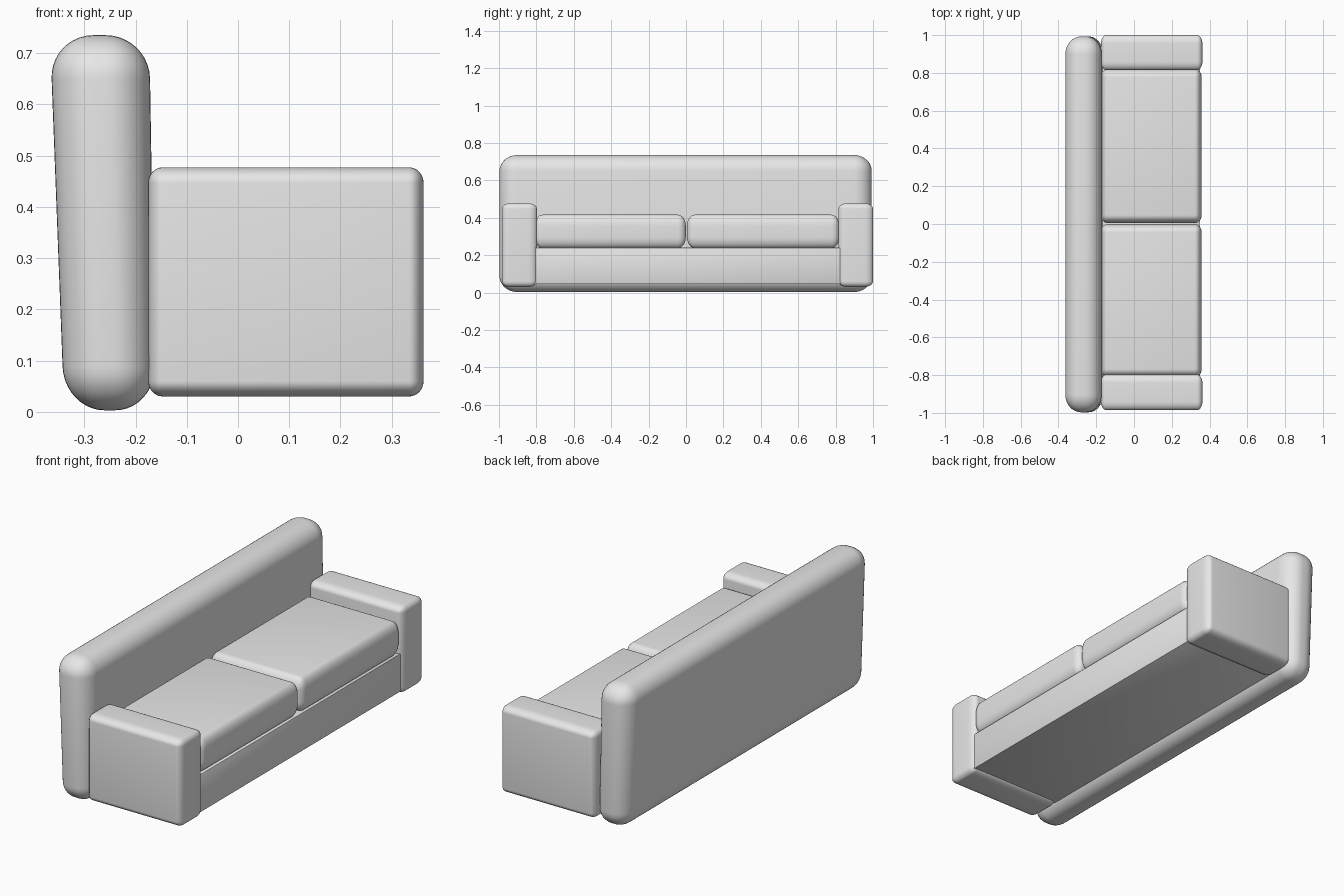
import bpy, bmesh, math
from mathutils import Vector

if "Cube" in bpy.data.objects:
    bpy.data.objects.remove(bpy.data.objects["Cube"])

fabric = bpy.data.materials.new("light grey fabric")
fabric.diffuse_color = (0.8, 0.8, 0.8, 1)
fabric.use_nodes = True
fabric.node_tree.nodes["Principled BSDF"].inputs["Base Color"].default_value = fabric.diffuse_color


def soft_box(name, lo, hi, radii, segments=8, shape=None):
    """Box between two corners, with a separate rounding radius per axis."""
    lo, hi, radii = Vector(lo), Vector(hi), Vector(radii)
    size, mid = hi - lo, (lo + hi) / 2
    bm = bmesh.new()
    bmesh.ops.create_cube(bm, size=1)
    for v in bm.verts:
        v.co = Vector([v.co[i] * size[i] / radii[i] for i in range(3)])
    bmesh.ops.bevel(bm, geom=bm.edges[:], offset=0.999, segments=segments,
                    profile=0.5, affect='EDGES')
    for v in bm.verts:
        v.co = Vector([v.co[i] * radii[i] + mid[i] for i in range(3)])
        if shape:
            v.co = shape(v.co)
    bmesh.ops.recalc_face_normals(bm, faces=bm.faces[:])
    mesh = bpy.data.meshes.new(name)
    bm.to_mesh(mesh)
    bm.free()
    mesh.materials.append(fabric)
    obj = bpy.data.objects.new(name, mesh)
    bpy.context.collection.objects.link(obj)
    bpy.ops.object.select_all(action='DESELECT')
    obj.select_set(True)
    bpy.context.view_layer.objects.active = obj
    bpy.ops.object.shade_smooth_by_angle(angle=math.radians(35))
    return obj


# Backrest: leans back and is slightly thicker toward the top
def lean(co):
    t = co.z / 0.735
    half = 0.089 + 0.008 * t
    return Vector((-0.250 - 0.020 * t + co.x * half, co.y, co.z))


soft_box("backrest", (-1, -0.997, 0.003), (1, 0.993, 0.735),
         (0.88, 0.095, 0.085), 10, lean)

# Armrests
for name, y0, y1 in (("left_armrest", -0.985, -0.797),
                     ("right_armrest", 0.815, 1.0)):
    soft_box(name, (-0.175, y0, 0.03), (0.362, y1, 0.477), (0.028, 0.045, 0.03))

# Seat cushions
for name, y0, y1 in (("left_cushion", -0.81, -0.001),
                     ("right_cushion", 0.005, 0.82)):
    soft_box(name, (-0.175, y0, 0.238), (0.358, y1, 0.416), (0.035, 0.042, 0.06))

# Base under the cushions
soft_box("seat_base", (-0.2, -0.815, 0.045), (0.35, 0.83, 0.24),
         (0.003, 0.003, 0.003), 2)
